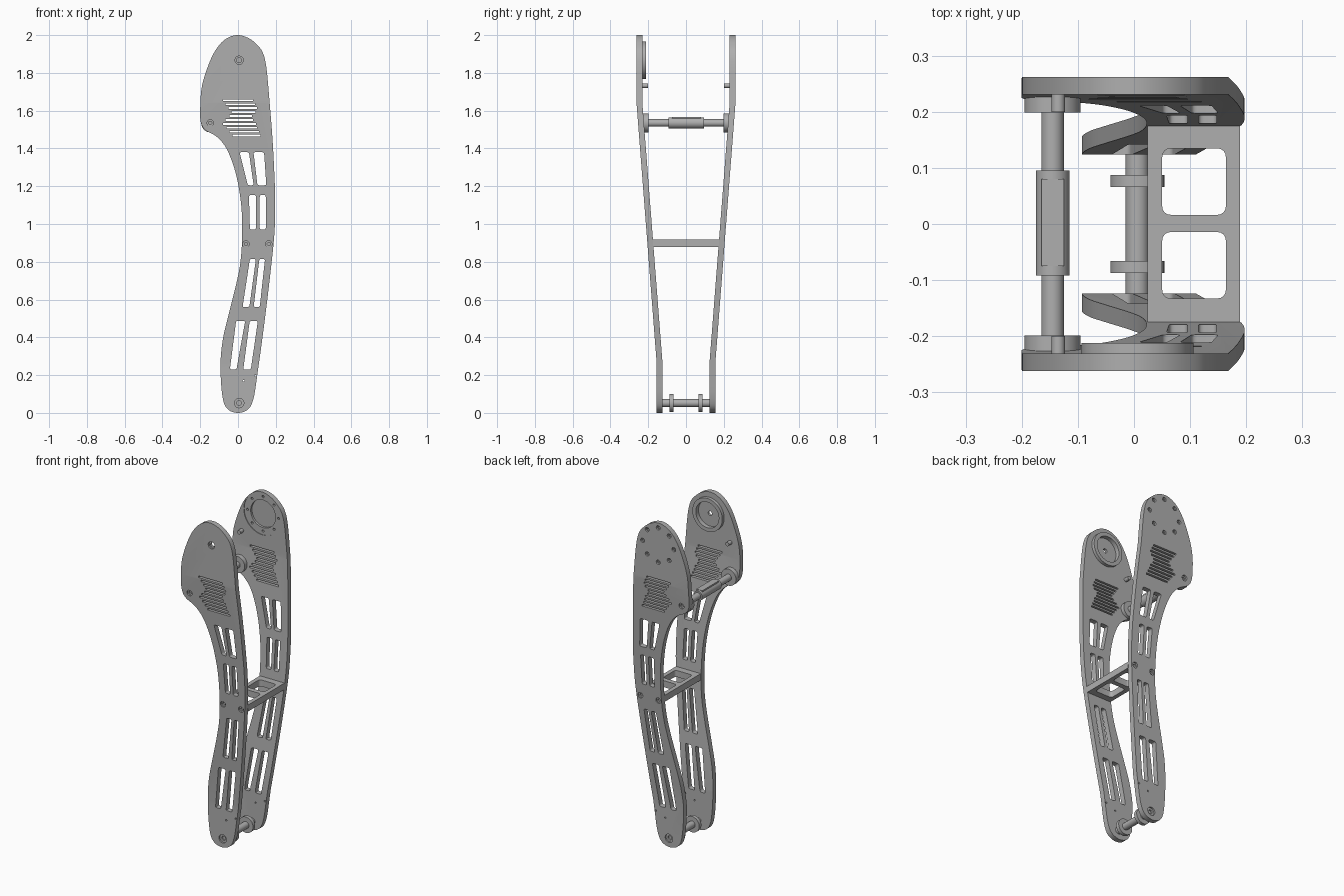
import bpy, bmesh, math
from mathutils import Vector

old = bpy.data.objects.get("Cube")
if old:
    bpy.data.objects.remove(old)

GREY = bpy.data.materials.new("plain grey")
GREY.use_nodes = True
GREY.diffuse_color = (0.43, 0.43, 0.43, 1)
GREY.node_tree.nodes["Principled BSDF"].inputs["Base Color"].default_value = (0.43, 0.43, 0.43, 1)

TO_3D = {
    "x": lambda a, b, t: (t, a, b),
    "y": lambda a, b, t: (a, t, b),
    "z": lambda a, b, t: (a, b, t),
}


def build(name, prisms):
    """One object from prisms given as (axis, outline, low, high)."""
    bm = bmesh.new()
    for axis, outline, low, high in prisms:
        place = TO_3D[axis]
        bottom = [bm.verts.new(place(a, b, low)) for a, b in outline]
        top = [bm.verts.new(place(a, b, high)) for a, b in outline]
        bm.faces.new(bottom)
        bm.faces.new(top[::-1])
        for i in range(len(top)):
            bm.faces.new((bottom[i - 1], bottom[i], top[i], top[i - 1]))
    bmesh.ops.recalc_face_normals(bm, faces=bm.faces)
    mesh = bpy.data.meshes.new(name)
    bm.to_mesh(mesh)
    bm.free()
    mesh.materials.append(GREY)
    obj = bpy.data.objects.new(name, mesh)
    bpy.context.collection.objects.link(obj)
    return obj


def combine(obj, prisms, operation="DIFFERENCE"):
    """Apply a boolean with a temporary cutter."""
    cutter = build("cutter", prisms)
    mod = obj.modifiers.new("cut", "BOOLEAN")
    mod.object, mod.operation, mod.solver = cutter, operation, "EXACT"
    graph = bpy.context.evaluated_depsgraph_get()
    mesh = bpy.data.meshes.new_from_object(obj.evaluated_get(graph))
    obj.modifiers.clear()
    obj.data = mesh
    bpy.data.objects.remove(cutter)


def smooth(obj):
    bpy.ops.object.select_all(action="DESELECT")
    obj.select_set(True)
    bpy.context.view_layer.objects.active = obj
    bpy.ops.object.shade_smooth_by_angle(angle=math.radians(30))


def circle(x, z, r, n=32):
    return [(x + r * math.cos(math.tau * i / n), z + r * math.sin(math.tau * i / n)) for i in range(n)]


def rounded(points, r):
    """Polygon with rounded corners."""
    out, pts = [], [Vector(p) for p in points]
    for i, p in enumerate(pts):
        a = p + (pts[i - 1] - p).normalized() * r
        b = p + (pts[(i + 1) % len(pts)] - p).normalized() * r
        for k in range(5):
            t = k / 4
            out.append(tuple(a * (1 - t) ** 2 + p * 2 * t * (1 - t) + b * t * t))
    return out


def spline(points, steps=5):
    """Closed Catmull-Rom curve through the points."""
    p, n, out = [Vector(q) for q in points], len(points), []
    for i in range(n):
        a, b, c, d = p[i - 1], p[i], p[(i + 1) % n], p[(i + 2) % n]
        for k in range(steps):
            t = k / steps
            out.append(tuple((b * 2 + (c - a) * t + (a * 2 - b * 5 + c * 4 - d) * t ** 2
                              + (b * 3 - a - c * 3 + d) * t ** 3) / 2))
    return out


def box(x0, x1, z0, z1):
    return [(x0, z0), (x1, z0), (x1, z1), (x0, z1)]


# Curved outline of each side plate, clockwise from the top
OUTLINE = spline([
    (0, 2), (.05, 1.987), (.093, 1.957), (.13, 1.91), (.15, 1.83), (.166, 1.66), (.183, 1.445),
    (.194, 1.23), (.197, 1.1), (.192, .94), (.167, .7), (.135, .44), (.102, .2),
    (.083, .08), (.055, .02), (0, 0), (-.055, .02), (-.082, .085), (-.093, .25),
    (-.08, .39), (-.05, .52), (-.01, .68), (.013, .8), (.022, .94), (.017, 1.1),
    (-.01, 1.26), (-.056, 1.39), (-.11, 1.46), (-.172, 1.497), (-.197, 1.54),
    (-.2, 1.614), (-.19, 1.735), (-.146, 1.868), (-.1, 1.947), (-.05, 1.988)])

# Lightening slots: top z, bottom z, then top and bottom x ranges
SLOTS = [
    (1.38, 1.205, .008, .058, .052, .083), (1.38, 1.205, .082, .138, .103, .15),
    (1.153, .97, .058, .095, .063, .095), (1.153, .97, .115, .147, .115, .147),
    (.815, .56, .063, .095, .024, .06), (.815, .56, .113, .143, .083, .115),
    (.487, .23, -.01, .038, -.043, -.008), (.487, .23, .062, .105, .028, .068)]

# Zigzag vent: left and right ends of each slit
VENT = [(-.08, .08), (-.065, .09), (-.05, .1), (-.035, .093), (-.045, .075),
        (-.065, .08), (-.08, .095), (-.06, .1), (-.045, .11), (-.03, .12)]

HUB_Z = 1.867
THICK = .031
BENDS = [(.262, 2.1), (.262, 1.64), (.155, .26), (.155, -.1)]


def outer_y(z):
    return .155 + .107 * min(max((z - .26) / 1.38, 0), 1)


def side_plate(name, s):
    strip = [(s * y, z) for y, z in BENDS] + [(s * (y - THICK), z) for y, z in BENDS[::-1]]
    plate = build(name, [("x", strip, -.4, .4)])
    combine(plate, [("y", OUTLINE, -.5, .5)], "INTERSECT")
    near, far = s * .08, s * .35
    cuts = []
    for z1, z0, a, b, c, d in SLOTS:
        cuts.append(("y", rounded([(a, z1), (b, z1), (d, z0), (c, z0)], .01), near, far))
    for i, (a, b) in enumerate(VENT):
        z = 1.655 - i * .0208
        cuts.append(("y", box(a, b, z - .005, z + .005), near, far))
    for x, z in ((.03, .17), (.093, .197)):
        cuts.append(("y", circle(x, z, .005, 12), near, far))
    combine(plate, cuts)
    # Screw holes with counterbores
    bores, holes = [], []
    for x, z, r in ((-.147, 1.535, .017), (.042, .894, .017), (.163, .894, .017), (.006, .052, .025)):
        y = outer_y(z)
        bores.append(("y", circle(x, z, r), s * (y - .009), far))
        holes.append(("y", circle(x, z, r / 2, 20), s * (y - .018), far))
    combine(plate, bores)
    combine(plate, holes)
    return plate


# Front plate with its recessed inner hub
front = side_plate("front_side_plate", -1)
combine(front, [("y", circle(.006, HUB_Z, .1, 64), -.25, -.212)], "UNION")
combine(front, [("y", circle(.006, HUB_Z, .077, 64), -.238, -.15)])
combine(front, [("y", circle(.006, HUB_Z, .022), -.3, -.252)])
combine(front, [("y", circle(.006, HUB_Z, .013), -.3, -.2)])
smooth(front)

# Back plate with its bolt circle and stepped pocket
back = side_plate("back_side_plate", 1)
combine(back, [("y", circle(.003, HUB_Z, .126, 64), .15, .235)])
combine(back, [("y", circle(.003, HUB_Z, .083, 64), .15, .248)])
bolts = [c for c in circle(.003, HUB_Z, .104, 8)]
combine(back, [("y", circle(x, z, .013, 16), .252, .3) for x, z in bolts])
combine(back, [("y", circle(x, z, .007, 12), .15, .3) for x, z in bolts])
smooth(back)

# Stop pins on the inner faces
for name, s in (("front_stop_pin", -1), ("back_stop_pin", 1)):
    smooth(build(name, [("y", circle(-.135, 1.732, .012, 20), s * .2, s * .24)]))

# Upper spacer: rod, sleeve, end flanges
PX, PZ = -.145, 1.535
smooth(build("upper_spacer_rod", [("y", circle(PX, PZ, .02), -.228, .228)]))
smooth(build("upper_spacer_sleeve", [("y", circle(PX, PZ, .03), -.092, .095)]))
build("sleeve_flat", [("z", box(PX - .02, PX + .02, -.075, .08), PZ + .022, PZ + .031)])
for name, s in (("front_spacer_flange", -1), ("back_spacer_flange", 1)):
    smooth(build(name, [("y", circle(PX, PZ, .05, 48), s * .199, s * .228)]))

# Lower axle with two collars
smooth(build("lower_axle", [("y", circle(.006, .052, .021), -.13, .13)]))
for name, s in (("front_axle_collar", -1), ("back_axle_collar", 1)):
    smooth(build(name, [("y", circle(.006, .052, .048, 48), s * .066, s * .087)]))

# Crossbar with two rounded windows
bar = build("crossbar", [("z", box(.024, .189, -.176, .176), .878, .917)])
combine(bar, [("z", rounded(box(.05, .164, y, y + .119), .018), .8, 1) for y in (-.133, .016)])
smooth(bar)
